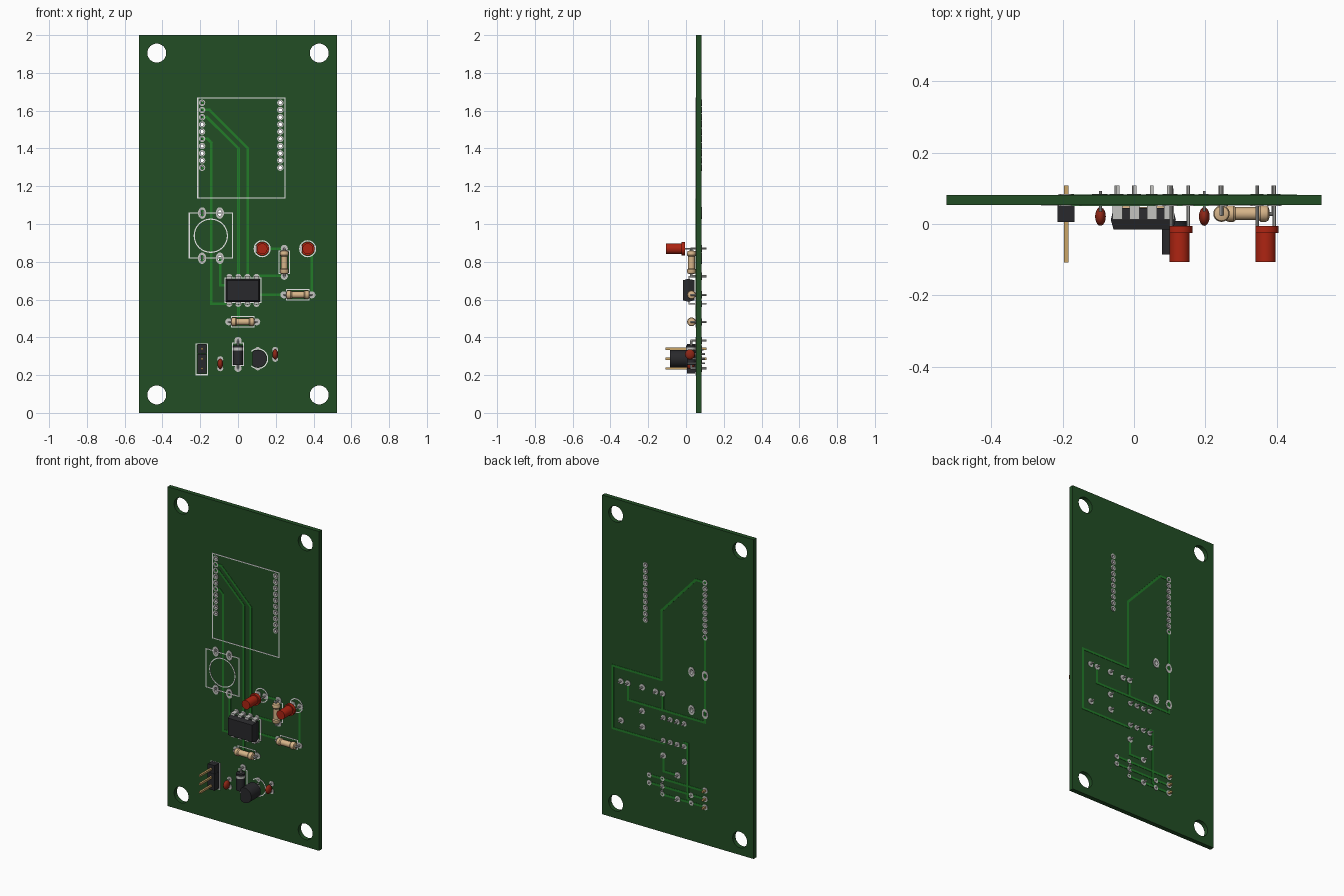
import bpy, bmesh
from math import cos, sin, pi, radians
from mathutils import Vector, Matrix

if "Cube" in bpy.data.objects:
    bpy.data.objects.remove(bpy.data.objects["Cube"], do_unlink=True)

FRONT, BACK, TIP = 0.053, 0.081, 0.108


def material(name, r, g, b):
    m = bpy.data.materials.new(name)
    m.use_nodes = True
    m.diffuse_color = (r, g, b, 1)
    m.node_tree.nodes["Principled BSDF"].inputs["Base Color"].default_value = (r, g, b, 1)
    return m


BOARD = material("board green", 0.016, 0.075, 0.018)
TRACE = material("trace green", 0.016, 0.2, 0.022)
SILK = material("print white", 0.8, 0.8, 0.8)
METAL = material("pad grey", 0.55, 0.55, 0.53)
BLACK = material("plastic black", 0.022, 0.022, 0.025)
RED = material("lamp red", 0.42, 0.018, 0.006)
DARK_RED = material("capacitor red", 0.28, 0.02, 0.008)
TAN = material("resistor tan", 0.68, 0.46, 0.25)
GOLD = material("pin gold", 0.6, 0.38, 0.14)


def finish(bm, name, mat, smooth=False):
    bmesh.ops.recalc_face_normals(bm, faces=bm.faces)
    me = bpy.data.meshes.new(name)
    bm.to_mesh(me)
    bm.free()
    me.materials.append(mat)
    ob = bpy.data.objects.new(name, me)
    bpy.context.scene.collection.objects.link(ob)
    if smooth:
        bpy.ops.object.select_all(action='DESELECT')
        ob.select_set(True)
        bpy.context.view_layer.objects.active = ob
        bpy.ops.object.shade_smooth_by_angle(angle=radians(35))
    return ob


def box(bm, x0, x1, y0, y1, z0, z1, turn=None):
    c = Vector((x0 + x1, y0 + y1, z0 + z1)) / 2
    size = Matrix.Diagonal((x1 - x0, y1 - y0, z1 - z0, 1))
    return bmesh.ops.create_cube(bm, size=1, matrix=Matrix.Translation(c) @ (turn or Matrix()) @ size)


def lathe(bm, origin, axis, profile, n=16, closed=False, stretch=1):
    """Spin (position, radius) points round the x, y or z axis through origin."""
    rings = []
    for t, r in profile:
        ring = []
        for i in range(n):
            u, v = r * cos(2 * pi * i / n), r * sin(2 * pi * i / n) * stretch
            p = {'x': (t, u, v), 'y': (u, t, v), 'z': (u, v, t)}[axis]
            ring.append(bm.verts.new(Vector(origin) + Vector(p)))
        rings.append(ring)
    pairs = list(zip(rings, rings[1:]))
    if closed:
        pairs.append((rings[-1], rings[0]))
    else:
        bm.faces.new(rings[0])
        bm.faces.new(rings[-1])
    for a, b in pairs:
        for i in range(n):
            j = (i + 1) % n
            bm.faces.new((a[i], a[j], b[j], b[i]))
    return [v for ring in rings for v in ring]


def rod(bm, x, z, y0, y1, r=0.005, n=10):
    return lathe(bm, (x, 0, z), 'y', [(y0, r), (y1, r)], n)


def strip(bm, pts, width, y, closed=False):
    """Thin flat line through (x, z) points at depth y."""
    pts = pts + pts[:1] if closed else pts
    for (xa, za), (xb, zb) in zip(pts, pts[1:]):
        d = Vector((xb - xa, 0, zb - za))
        half = (d.length + width * 0.8) / 2
        cx, cz = (xa + xb) / 2, (za + zb) / 2
        box(bm, cx - half, cx + half, y - 0.001, y + 0.001, cz - width / 2, cz + width / 2,
            Vector((1, 0, 0)).rotation_difference(d).to_matrix().to_4x4() if d.x >= 0
            else Vector((1, 0, 0)).rotation_difference(-d).to_matrix().to_4x4())


def rect(x0, x1, z0, z1):
    return [(x0, z0), (x1, z0), (x1, z1), (x0, z1)]


def arc(x, z, r, a0=0, a1=360, n=32):
    steps = [radians(a0 + (a1 - a0) * i / n) for i in range(n + 1)]
    return [(x + r * cos(a), z + r * sin(a)) for a in steps]


# Layout of the parts
module_pins = [(x, 1.298 + 0.0382 * i) for x in (-0.19, 0.224) for i in range(10)]
switch_pins = [(x, z) for x in (-0.19, -0.096) for z in (0.819, 1.058)]
chip_x = [-0.046 + 0.048 * i for i in range(4)]
lamps = [(0.128, 0.869), (0.369, 0.869)]
capacitors = [(-0.094, 0.26), (0.197, 0.31)]
header_z = (0.235, 0.287, 0.34)
resistors = [('z', 0.245, 0.797), ('x', 0.317, 0.625), ('x', 0.025, 0.482)]
HALF = 0.074

# Board with corner holes and open plated holes
bm = bmesh.new()
box(bm, -0.525, 0.525, FRONT, BACK, 0, 2)
board = finish(bm, "board", BOARD)
bm = bmesh.new()
for x in (-0.43, 0.43):
    for z in (0.095, 1.905):
        rod(bm, x, z, 0, 0.15, 0.05, 40)
for x, z in module_pins:
    rod(bm, x, z, 0, 0.15, 0.012, 12)
for x, z in switch_pins:
    lathe(bm, (x, 0, z), 'y', [(0, 0.014), (0.15, 0.014)], 16, stretch=1.4)
cutter = finish(bm, "hole_cutter", BOARD)
cutter.hide_render = True
mod = board.modifiers.new("holes", 'BOOLEAN')
mod.operation, mod.solver, mod.object = 'DIFFERENCE', 'EXACT', cutter
bpy.context.view_layer.objects.active = board
bpy.ops.object.modifier_apply(modifier=mod.name)
bpy.data.objects.remove(cutter, do_unlink=True)

# Plated rings
bm = bmesh.new()


def ring(x, z, outer=0.018, inner=0.005, stretch=1.0):
    f, b = FRONT - 0.003, BACK + 0.003
    lathe(bm, (x, 0, z), 'y', [(f, inner), (f, outer), (b, outer), (b, inner)], 16, True, stretch)


for x, z in module_pins:
    ring(x, z, 0.017, 0.009)
for x, z in switch_pins:
    ring(x, z, 0.022, 0.011, 1.4)
for x in chip_x:
    for z in (0.577, 0.72):
        ring(x, z, 0.016)
for x, z in lamps:
    for s in (-0.024, 0.024):
        ring(x + s, z)
for x, z in capacitors:
    for s in (-0.024, 0.024):
        ring(x, z + s, 0.016)
for axis, x, z in resistors + [('z', 0, 0.31)]:
    for s in (-HALF, HALF):
        ring(x + s * (axis == 'x'), z + s * (axis == 'z'), 0.019)
for z in header_z:
    ring(-0.19, z)
for s in (-0.048, 0, 0.048):
    ring(0.105, 0.287 + s, 0.014)
finish(bm, "plated_rings", METAL)

# Copper traces
bm = bmesh.new()
for pts in (
    [(-0.19, 1.605), (-0.152, 1.605), (0.052, 1.4), (0.052, 0.72)],
    [(-0.19, 1.566), (-0.165, 1.566), (0.003, 1.4), (0.003, 0.72)],
    [(-0.19, 1.452), (-0.162, 1.452), (-0.141, 1.43), (-0.141, 0.577), (-0.046, 0.577)],
    [(-0.094, 0.819), (-0.094, 0.675), (-0.046, 0.675), (-0.046, 0.72)],
    [(0.152, 0.869), (0.245, 0.869)], [(0.245, 0.726), (0.097, 0.726)],
    [(0.39, 0.869), (0.39, 0.625)], [(0.097, 0.577), (0.097, 0.625), (0.243, 0.625)],
    [(0.003, 0.577), (0.003, 0.482), (-0.049, 0.482)],
):
    strip(bm, pts, 0.014, FRONT - 0.001)
finish(bm, "front_traces", TRACE)
bm = bmesh.new()
for pts in (
    [(-0.19, 1.642), (-0.125, 1.642), (0.113, 1.385), (0.113, 0.952), (0.45, 0.952),
     (0.45, 0.56), (0.097, 0.56)],
    [(-0.19, 1.298), (-0.19, 0.765), (0.345, 0.765), (0.345, 0.869)],
    [(0.104, 0.869), (0.104, 0.765)],
    [(-0.046, 0.6), (-0.07, 0.6), (-0.07, 0.26), (-0.094, 0.236)],
    [(0.099, 0.482), (0.099, 0.384), (0, 0.384)],
    [(0.197, 0.335), (-0.19, 0.335)], [(0.197, 0.287), (-0.19, 0.287)],
    [(0.105, 0.237), (-0.19, 0.237)],
):
    strip(bm, pts, 0.014, BACK + 0.001)
finish(bm, "back_traces", TRACE)

# Printed outlines
bm = bmesh.new()
for pts in (rect(-0.213, 0.249, 1.138, 1.668), rect(-0.258, -0.029, 0.82, 1.059),
            rect(-0.222, -0.162, 0.202, 0.364), rect(-0.068, 0.122, 0.584, 0.714)):
    strip(bm, pts, 0.006, FRONT - 0.002, True)
strip(bm, arc(-0.144, 0.938, 0.088), 0.006, FRONT - 0.002)
strip(bm, arc(0.105, 0.287, 0.052, -130, 130), 0.006, FRONT - 0.002)
for x, z in lamps:
    strip(bm, arc(x, z, 0.042), 0.006, FRONT - 0.002)
for axis, x, z in resistors + [('z', 0, 0.31)]:
    a, b = (0.06, 0.028) if axis == 'x' else (0.028, 0.06)
    strip(bm, rect(x - a, x + a, z - b, z + b), 0.005, FRONT - 0.002, True)
finish(bm, "printed_outlines", SILK)

# Bent wire leads shared by resistors and diode, straight leads for the rest
bm = bmesh.new()
for axis, x, z in resistors + [('z', 0, 0.31)]:
    lathe(bm, (x, 0.028, z), axis, [(-HALF, 0.006), (HALF, 0.006)], 10)
    for s in (-HALF, HALF):
        rod(bm, x + s * (axis == 'x'), z + s * (axis == 'z'), 0.024, TIP, 0.006)
for x, z in lamps:
    for s in (-0.024, 0.024):
        rod(bm, x + s, z, -0.006, TIP)
for x, z in capacitors:
    for s in (-0.024, 0.024):
        rod(bm, x, z + s, 0.035, 0.092, 0.004)
        strip(bm, [(x, z), (x, z + s)], 0.006, 0.036)
for s in (-0.024, 0, 0.024):
    rod(bm, 0.105, 0.287 + s, 0.0, 0.1)
finish(bm, "wire_leads", METAL, True)

# Resistors
for i, (axis, x, z) in enumerate(resistors):
    bm = bmesh.new()
    half = [(0.062, 0.012), (0.059, 0.02), (0.052, 0.023), (0.038, 0.023), (0.032, 0.018)]
    lathe(bm, (x, 0.029, z), axis, [(-t, r) for t, r in half] + half[::-1], 24)
    finish(bm, f"resistor_{i + 1}", TAN, True)

# Diode with cathode band
bm = bmesh.new()
lathe(bm, (0, 0.026, 0.306), 'z', [(-0.052, 0.026), (0.052, 0.026)], 24)
finish(bm, "diode_body", BLACK, True)
bm = bmesh.new()
lathe(bm, (0, 0.026, 0.306), 'z', [(0.025, 0.027), (0.04, 0.027)], 24)
finish(bm, "diode_band", METAL, True)

# Lamps: plain cylinder on a flange with one flat side
for i, (x, z) in enumerate(lamps):
    bm = bmesh.new()
    rod(bm, x, z, -0.106, -0.02, 0.028, 32)
    for v in rod(bm, x, z, -0.025, -0.005, 0.036, 32):
        v.co.x = max(v.co.x, x - 0.029)
    finish(bm, f"lamp_{i + 1}", RED, True)

# Capacitors
for i, (x, z) in enumerate(capacitors):
    bm = bmesh.new()
    bmesh.ops.create_uvsphere(bm, u_segments=20, v_segments=12, radius=1,
                              matrix=Matrix.Translation((x, 0.021, z)) @ Matrix.Diagonal((0.015, 0.026, 0.027, 1)))
    finish(bm, f"capacitor_{i + 1}", DARK_RED, True)

# Chip body with drafted sides, then its pins
bm = bmesh.new()
for y0, y1 in ((-0.016, 0.012), (0.045, 0.012)):
    for v in box(bm, -0.065, 0.117, min(y0, y1), max(y0, y1), 0.588, 0.71)["verts"]:
        if abs(v.co.y - y0) < 0.001:
            v.co.x += 0.008 if v.co.x < 0 else -0.008
            v.co.z += 0.008 if v.co.z < 0.65 else -0.008
finish(bm, "chip_body", BLACK)
bm = bmesh.new()
for x in chip_x:
    for z, inner in ((0.577, 0.595), (0.72, 0.703)):
        box(bm, x - 0.014, x + 0.014, 0.012, 0.018, min(z, inner), max(z, inner))
        box(bm, x - 0.014, x + 0.014, 0.012, 0.05, z - 0.004, z + 0.004)
        box(bm, x - 0.005, x + 0.005, 0.05, TIP, z - 0.004, z + 0.004)
finish(bm, "chip_pins", METAL)

# Transistor: round body with one flat side
bm = bmesh.new()
for v in rod(bm, 0.105, 0.287, -0.085, 0.008, 0.047, 36):
    v.co.x = max(v.co.x, 0.078)
finish(bm, "transistor_body", BLACK, True)

# Pin header
bm = bmesh.new()
for z in header_z:
    box(bm, -0.214, -0.166, 0.006, FRONT, z - 0.026, z + 0.026)
finish(bm, "header_base", BLACK)
bm = bmesh.new()
for z in header_z:
    box(bm, -0.196, -0.184, -TIP, TIP, z - 0.006, z + 0.006)
finish(bm, "header_pins", GOLD)
